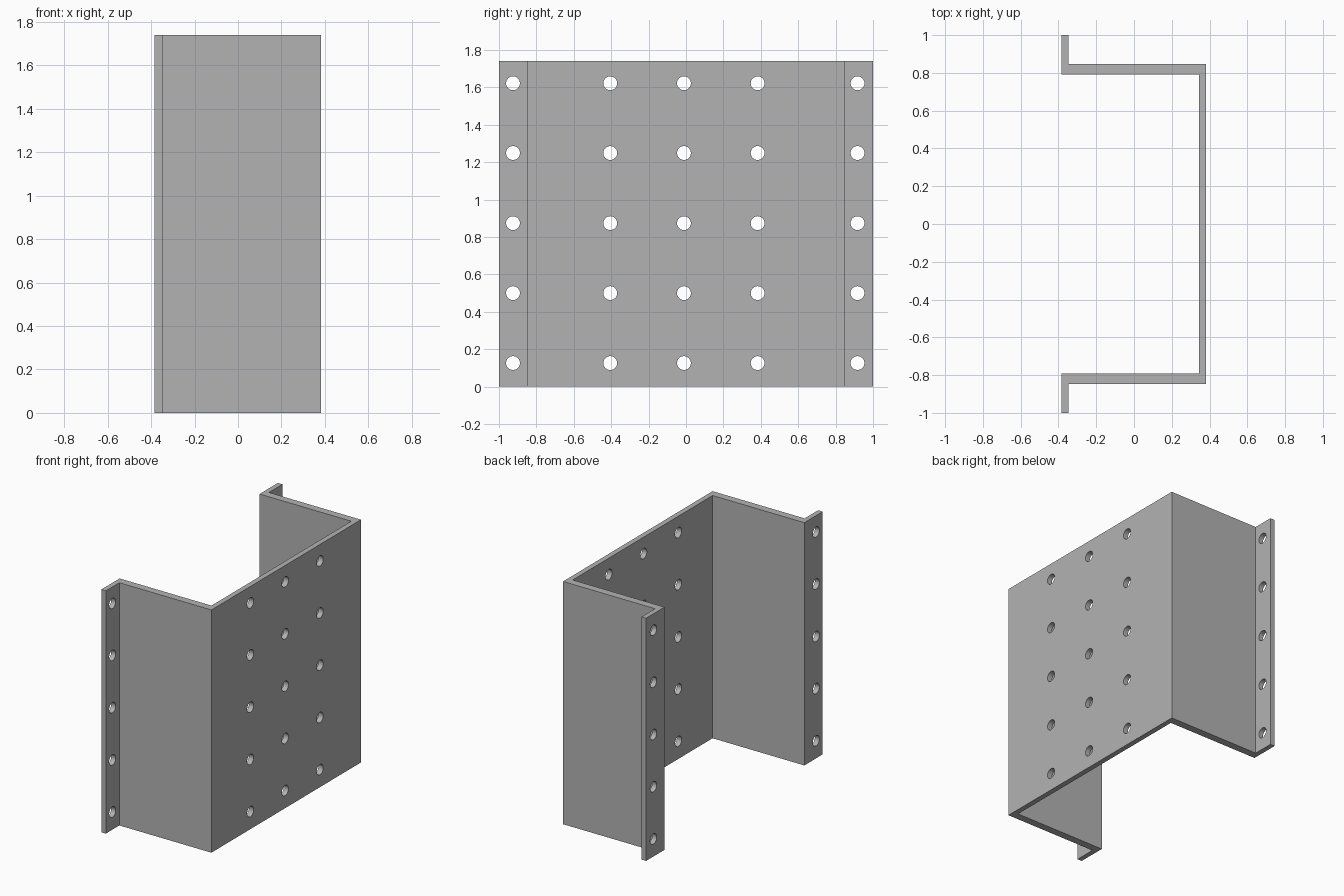
import bpy, bmesh, math
from mathutils import Matrix

if "Cube" in bpy.data.objects:
    bpy.data.objects.remove(bpy.data.objects["Cube"])

HEIGHT = 1.74
HOLE_R = 0.037
HOLE_Y = [-0.925, -0.405, -0.011, 0.383, 0.917]
HOLE_Z = [0.126, 0.50, 0.874, 1.249, 1.622]

metal = bpy.data.materials.new("grey metal")
metal.diffuse_color = (0.45, 0.45, 0.45, 1)
metal.use_nodes = True
metal.node_tree.nodes["Principled BSDF"].inputs["Base Color"].default_value = metal.diffuse_color


def make_object(name, bm):
    bmesh.ops.recalc_face_normals(bm, faces=bm.faces)
    mesh = bpy.data.meshes.new(name)
    bm.to_mesh(mesh)
    bm.free()
    mesh.materials.append(metal)
    obj = bpy.data.objects.new(name, mesh)
    bpy.context.collection.objects.link(obj)
    return obj


# Hat channel: half of the section, mirrored in y and extruded upwards
half = [(0.382, 0.847), (-0.348, 0.847), (-0.348, 1.0),
        (-0.384, 1.0), (-0.384, 0.792), (0.344, 0.792)]
section = half + [(x, -y) for x, y in reversed(half)]
bm = bmesh.new()
face = bm.faces.new([bm.verts.new((x, y, 0)) for x, y in section])
top = bmesh.ops.extrude_face_region(bm, geom=[face])["geom"]
bmesh.ops.translate(bm, vec=(0, 0, HEIGHT),
                    verts=[v for v in top if isinstance(v, bmesh.types.BMVert)])
channel = make_object("hat_channel", bm)

# Bolt holes through the wide face and both flanges
bm = bmesh.new()
for y in HOLE_Y:
    x = -0.366 if abs(y) > 0.85 else 0.363
    for z in HOLE_Z:
        bmesh.ops.create_cone(
            bm, cap_ends=True, segments=32, radius1=HOLE_R, radius2=HOLE_R, depth=0.12,
            matrix=Matrix.Translation((x, y, z)) @ Matrix.Rotation(math.pi / 2, 4, 'Y'))
cutter = make_object("hole_cutter", bm)
cutter.hide_render = True

cut = channel.modifiers.new("bolt_holes", 'BOOLEAN')
cut.operation = 'DIFFERENCE'
cut.solver = 'EXACT'
cut.object = cutter
bpy.context.view_layer.objects.active = channel
channel.select_set(True)
bpy.ops.object.modifier_apply(modifier=cut.name)
bpy.data.objects.remove(cutter)

# Round hole walls, crisp folds
bpy.ops.object.shade_smooth_by_angle(angle=math.radians(30))
